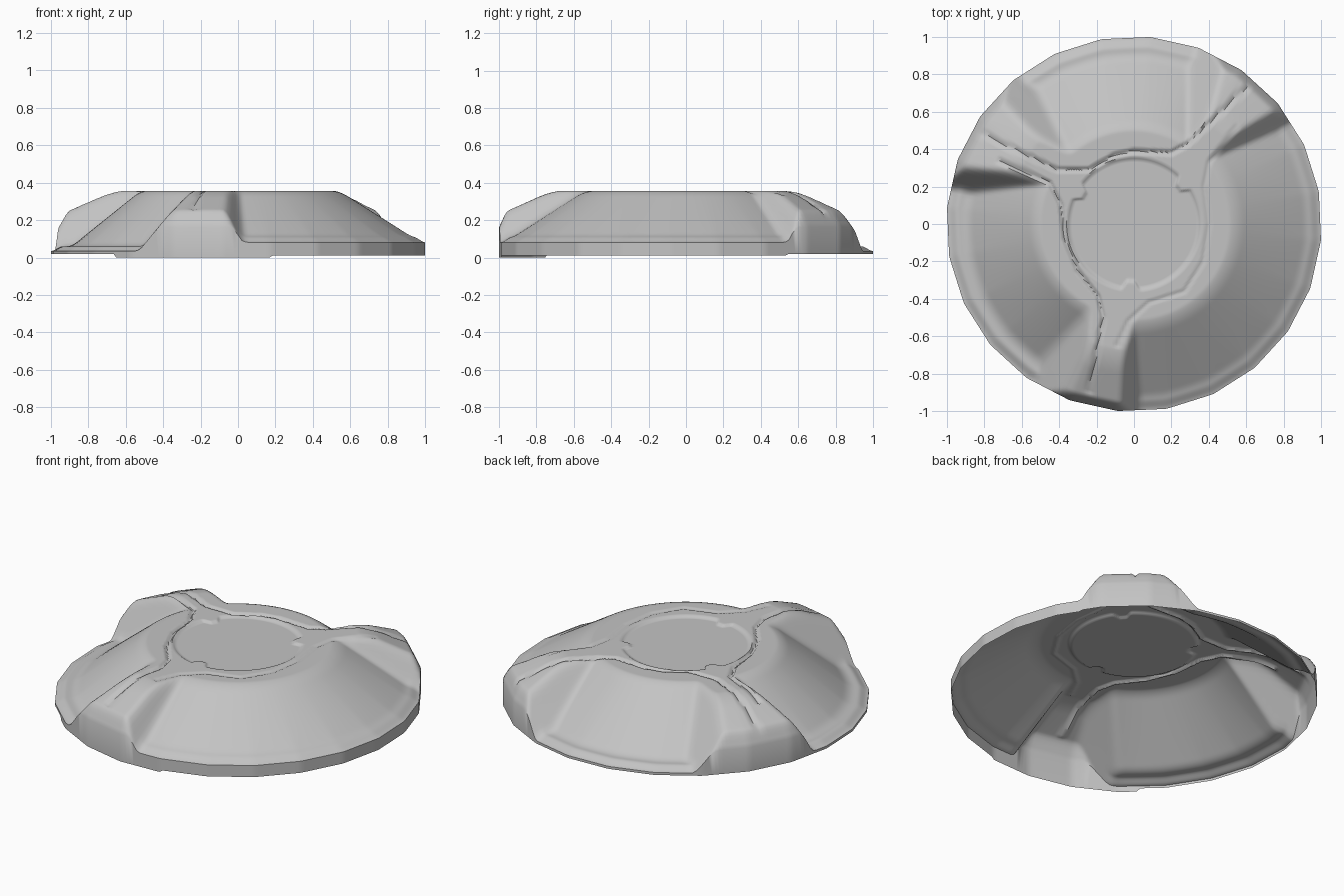
import bpy, bmesh, math
from mathutils import Vector

if "Cube" in bpy.data.objects:
    bpy.data.objects.remove(bpy.data.objects["Cube"])

TOP = 0.357
SEG, RINGS = 300, 100

# Pocket: hub radius, cone slope, floor height, two side walls (inner point, outer point, slope)
POCKETS = [
    (0.54, 0.63, 0.105, [((0.0, -0.55), (-0.13, -0.95), 1.7), ((0.42, 0.36), (0.74, 0.68), 1.7)]),
    (0.52, 0.80, 0.060, [((0.35, 0.52), (0.56, 0.82), 1.3), ((-0.42, 0.42), (-0.78, 0.60), 1.3)]),
    (0.52, 0.80, 0.060, [((-0.50, 0.22), (-0.95, 0.38), 1.7), ((-0.24, -0.50), (-0.27, -0.95), 1.2)]),
]

# Pressed grooves running along the arms: path, depth
GROOVES = [
    ([(-0.83, 0.49), (-0.41, 0.29), (-0.24, 0.29), (-0.1, 0.37), (0, 0.39),
      (0.2, 0.38), (0.29, 0.43), (0.61, 0.74)], 0.014),
    ([(-0.72, 0.34), (-0.45, 0.22), (-0.39, 0.1), (-0.37, -0.08), (-0.3, -0.25),
      (-0.19, -0.39), (-0.165, -0.5), (-0.24, -0.9)], 0.014),
    ([(0.55, 0.52), (0.4, 0.33), (0.375, 0.2), (0.4, 0.0), (0.37, -0.2), (0.27, -0.36),
      (0.08, -0.42), (-0.03, -0.52), (-0.09, -0.65)], 0.006),
]


def smooth_min(a, b, k=0.035):
    h = max(k - abs(a - b), 0) / k
    return min(a, b) - h * h * k / 4


def smooth_max(a, b, k=0.035):
    return -smooth_min(-a, -b, k)


def ease(t):
    t = min(max(t, 0), 1)
    return t * t * (3 - 2 * t)


def wall_height(p, wall, sign):
    a, b = Vector(wall[0]), Vector(wall[1])
    d = (b - a).normalized()
    into = sign * (d.x * (p.y - a.y) - d.y * (p.x - a.x))
    return TOP - wall[2] * into


def path_distance(p, path):
    best = 9
    for a, b in zip(path, path[1:]):
        a, b = Vector(a), Vector(b)
        t = min(max((p - a).dot(b - a) / (b - a).length_squared, 0), 1)
        best = min(best, (p - a - t * (b - a)).length)
    return best


def surface_height(p):
    r = p.length
    ang = math.degrees(math.atan2(p.y, p.x)) % 360
    # Arm crown: flat, then sloping, then rounding over at the rim
    z = smooth_min(TOP + 0.003, TOP - 0.45 * (r - 0.72), 0.04)
    z = smooth_min(z, 0.24 - 2.2 * (r - 0.965), 0.03)
    # Sunken pockets between the arms
    for hub, slope, floor, walls in POCKETS:
        pocket = TOP - slope * (r - hub)
        pocket = smooth_max(pocket, wall_height(p, walls[0], 1))
        pocket = smooth_max(pocket, wall_height(p, walls[1], -1))
        lip = floor - 0.025 * ease((r - 0.94) / 0.06)
        z = smooth_min(z, smooth_max(pocket, lip, 0.025))
    z = min(z, TOP)
    # Grooves
    for path, depth in GROOVES:
        d = path_distance(p, path)
        z -= depth * (1 - ease((d - 0.003) / 0.014))
    # Recessed centre disc with three notches
    edge = 0.35
    for notch in (267, 39, 150):
        off = abs((ang - notch + 180) % 360 - 180)
        edge -= 0.045 * (1 - ease((off - 3) / 6))
    z -= 0.012 * (1 - ease((r - edge + 0.01) / 0.02))
    return z


def rim_factor(deg):
    # Twenty-four sided outline
    off = (deg - 10) % 15 - 7.5
    return math.cos(math.radians(7.5)) / math.cos(math.radians(off)) * 1.003


def skirt_bottom(deg):
    if 228 < deg < 280:
        return 0.0
    if deg >= 280 or deg < 33:
        return 0.012
    return 0.02


bm = bmesh.new()
centre = bm.verts.new((0, 0, surface_height(Vector((0.0, 0.0)))))
rings = []
for i in range(1, RINGS + 1):
    r = i / RINGS
    ring = []
    for j in range(SEG):
        deg = j * 360 / SEG
        a = math.radians(deg)
        p = Vector((math.cos(a), math.sin(a))) * r
        f = 1 + (rim_factor(deg) - 1) * r ** 6
        ring.append(bm.verts.new((p.x * f, p.y * f, surface_height(p))))
    rings.append(ring)

# Skirt dropping from the rim
skirt = [bm.verts.new((v.co.x, v.co.y, skirt_bottom(j * 360 / SEG)))
         for j, v in enumerate(rings[-1])]
rings.append(skirt)

for j in range(SEG):
    k = (j + 1) % SEG
    bm.faces.new((centre, rings[0][j], rings[0][k]))
    for inner, outer in zip(rings, rings[1:]):
        bm.faces.new((inner[j], outer[j], outer[k], inner[k]))

mesh = bpy.data.meshes.new("cover_shell")
bm.to_mesh(mesh)
bm.free()
cover = bpy.data.objects.new("cover_shell", mesh)
bpy.context.collection.objects.link(cover)

grey = bpy.data.materials.new("plain_grey")
grey.diffuse_color = (0.55, 0.55, 0.55, 1)
grey.use_nodes = True
grey.node_tree.nodes["Principled BSDF"].inputs["Base Color"].default_value = grey.diffuse_color
mesh.materials.append(grey)

bpy.context.view_layer.objects.active = cover
cover.select_set(True)
bpy.ops.object.shade_smooth_by_angle(angle=math.radians(50))
